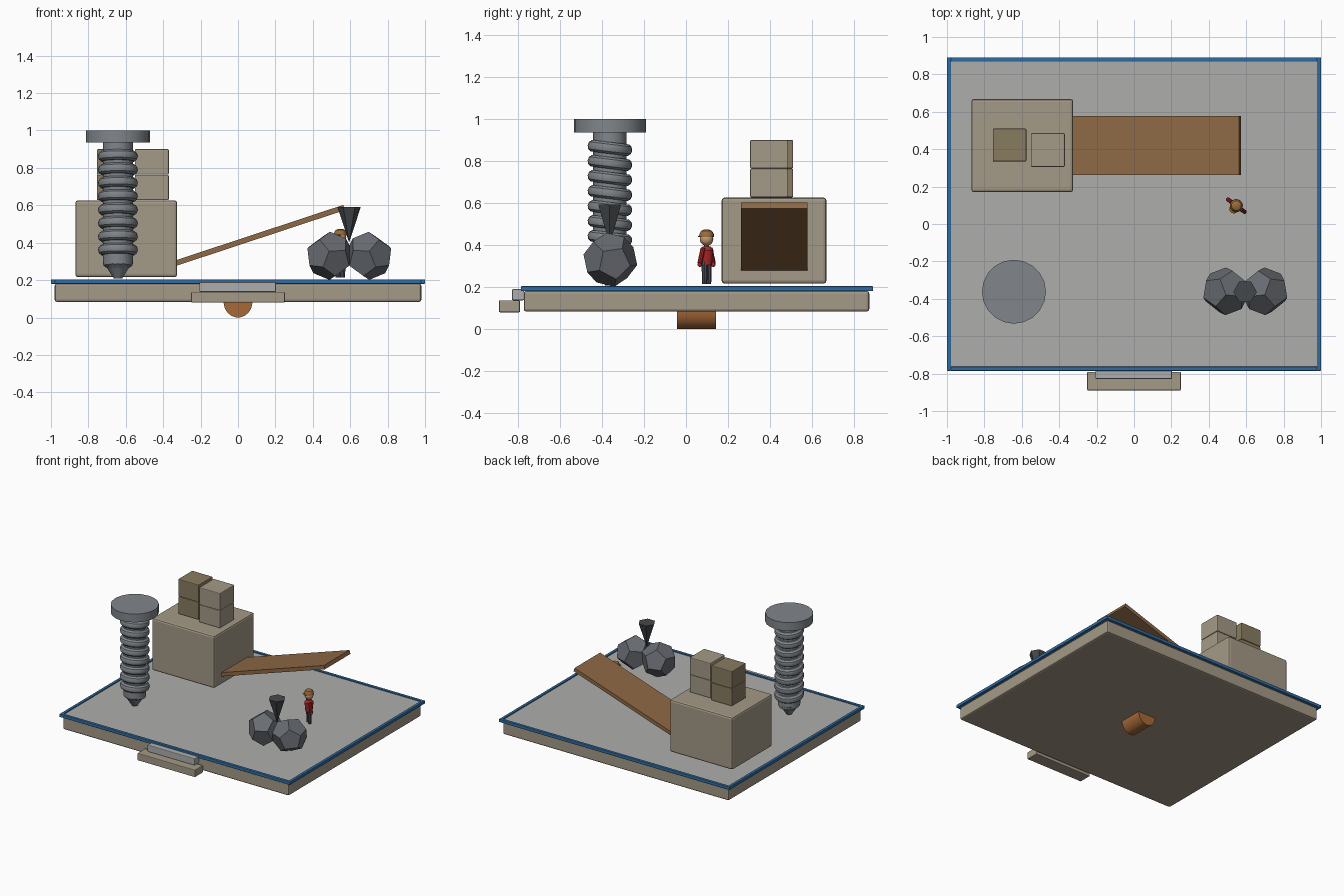
import bpy, bmesh
from math import radians, cos, sin, pi, atan2
from mathutils import Matrix, Vector, Euler

if "Cube" in bpy.data.objects:
    bpy.data.objects.remove(bpy.data.objects["Cube"])


def mat(name, r, g, b):
    m = bpy.data.materials.new(name)
    m.diffuse_color = (r, g, b, 1)
    m.use_nodes = True
    m.node_tree.nodes["Principled BSDF"].inputs["Base Color"].default_value = m.diffuse_color
    return m


STONE = mat("stone", 0.37, 0.32, 0.24)
DARK_STONE = mat("dark_stone", 0.25, 0.20, 0.12)
BLUE = mat("blue", 0.03, 0.15, 0.36)
FLOOR = mat("floor_grey", 0.42, 0.42, 0.41)
STEP = mat("step_grey", 0.42, 0.42, 0.43)
WOOD = mat("wood", 0.27, 0.14, 0.06)
COPPER = mat("copper", 0.38, 0.14, 0.04)
STEEL = mat("steel", 0.22, 0.24, 0.26)
ROCK = mat("rock", 0.14, 0.15, 0.17)
DARK = mat("dark", 0.06, 0.065, 0.07)
RED = mat("red", 0.42, 0.02, 0.02)
SKIN = mat("skin", 0.55, 0.32, 0.18)
CAP = mat("cap_brown", 0.32, 0.15, 0.04)
TROUSERS = mat("trousers", 0.07, 0.08, 0.11)


def make(name, bm, material, smooth=False):
    bmesh.ops.recalc_face_normals(bm, faces=bm.faces)
    me = bpy.data.meshes.new(name)
    bm.to_mesh(me)
    bm.free()
    ob = bpy.data.objects.new(name, me)
    bpy.context.collection.objects.link(ob)
    me.materials.append(material)
    if smooth:
        bpy.context.view_layer.objects.active = ob
        ob.select_set(True)
        bpy.ops.object.shade_smooth_by_angle(angle=radians(35))
        ob.select_set(False)
    return ob


def box(name, x, y, z, material, bevel=0.0):
    """Box given by its (low, high) bounds on each axis."""
    bm = bmesh.new()
    bmesh.ops.create_cube(bm, size=1)
    for v in bm.verts:
        v.co = [(lo + hi) / 2 + c * (hi - lo) for c, (lo, hi) in zip(v.co, (x, y, z))]
    ob = make(name, bm, material)
    if bevel:
        mod = ob.modifiers.new("bevel", 'BEVEL')
        mod.width, mod.segments = bevel, 2
    return ob


def lathe(name, profile, n, centre, material, rot=(0, 0, 0), smooth=True, closed=False):
    """Spin (radius, height) points round z."""
    bm = bmesh.new()
    rings = [[bm.verts.new((r * cos(2 * pi * i / n), r * sin(2 * pi * i / n), z))
              for i in range(n)] for r, z in profile]
    pairs = list(zip(rings, rings[1:]))
    if closed:
        pairs.append((rings[-1], rings[0]))
    else:
        bm.faces.new(rings[0])
        bm.faces.new(rings[-1])
    for a, b in pairs:
        for i in range(n):
            j = (i + 1) % n
            bm.faces.new((a[i], a[j], b[j], b[i]))
    bm.transform(Matrix.Translation(centre) @ Euler(rot).to_matrix().to_4x4())
    return make(name, bm, material, smooth)


def ball(name, centre, radius, scale, material):
    bm = bmesh.new()
    bmesh.ops.create_uvsphere(bm, u_segments=16, v_segments=10, radius=radius)
    bm.transform(Matrix.Translation(centre) @ Matrix.Diagonal((*scale, 1)))
    return make(name, bm, material, True)


# Base slab, floor and raised rim
box("base_slab", (-0.98, 0.98), (-0.772, 0.872), (0.083, 0.182), STONE, 0.012)
box("floor", (-0.98, 0.98), (-0.765, 0.87), (0.18, 0.196), FLOOR)
for s, side in ((-1, "left"), (1, "right")):
    box("rim_" + side, tuple(sorted((s * 0.978, s))), (-0.785, 0.89), (0.18, 0.204), BLUE, 0.003)
box("rim_front", (-0.98, 0.98), (-0.785, -0.763), (0.18, 0.204), BLUE, 0.003)
box("rim_back", (-0.98, 0.98), (0.868, 0.89), (0.18, 0.204), BLUE, 0.003)

# Front steps
box("lower_step", (-0.25, 0.25), (-0.89, -0.79), (0.08, 0.137), STONE, 0.005)
box("upper_step", (-0.207, 0.203), (-0.828, -0.77), (0.137, 0.19), STEP, 0.005)

# Half-round rocker under the slab
bm = bmesh.new()
arc = [bm.verts.new((0.077 * cos(pi + pi * i / 16), -0.042, 0.085 + 0.085 * sin(pi + pi * i / 16)))
       for i in range(17)]
face = bm.faces.new(arc)
ext = bmesh.ops.extrude_face_region(bm, geom=[face])
bmesh.ops.translate(bm, vec=(0, 0.185, 0),
                    verts=[g for g in ext["geom"] if isinstance(g, bmesh.types.BMVert)])
make("rocker", bm, COPPER, True)

# Large block with two stacks of small blocks
box("large_block", (-0.87, -0.325), (0.17, 0.668), (0.216, 0.626), STONE, 0.014)
for i in range(2):
    z = (0.627 + 0.137 * i, 0.763 + 0.137 * i)
    box("dark_block_%d" % i, (-0.755, -0.576), (0.334, 0.51), z, DARK_STONE, 0.006)
    box("pale_block_%d" % i, (-0.552, -0.37), (0.305, 0.486), z, STONE, 0.006)

# Sloping plank
a, b = Vector((-0.335, 0, 0.29)), Vector((0.567, 0, 0.588))
half = (b - a).length / 2
plank = box("plank", (-half, half), (-0.158, 0.158), (-0.0145, 0.0145), WOOD)
plank.location = (a + b) / 2 + Vector((0, 0.42, 0))
plank.rotation_euler.y = -atan2(b.z - a.z, b.x - a.x)

# Giant screw: head, shaft with point, tilted thread rings
SX, SY = -0.642, -0.362
lathe("screw_head", [(0.171, 0.935), (0.171, 1.0)], 20, (SX, SY, 0), STEEL)
lathe("screw_shaft", [(0.055, 0.262), (0.08, 0.29), (0.08, 0.94)], 16, (SX, SY, 0), STEEL)
lathe("screw_tip", [(0.022, 0.208), (0.06, 0.268)], 12, (SX, SY, 0), STEEL)
for i in range(9):
    k = 0.75 if i == 8 else 1
    ring = [(k * (0.08 + 0.027 * cos(2 * pi * j / 10)), k * 0.029 * sin(2 * pi * j / 10))
            for j in range(10)]
    lathe("thread_%d" % i, ring, 24, (SX, SY, 0.862 - 0.0715 * i), STEEL,
          rot=(radians(-7), 0, 0), closed=True)


# Twin faceted rocks, mirrored about the spike
def rock(name, side):
    bm = bmesh.new()
    bmesh.ops.create_icosphere(bm, subdivisions=1, radius=1)
    pts = [f.calc_center_median().normalized() for f in bm.faces]
    bm.free()
    bm = bmesh.new()
    for p in pts:
        bm.verts.new(p * 0.13)
    bmesh.ops.convex_hull(bm, input=bm.verts)
    bmesh.ops.dissolve_limit(bm, angle_limit=radians(3), verts=bm.verts, edges=bm.edges)
    bm.transform(Matrix.Translation((0.595, -0.36, 0.33)) @ Matrix.Diagonal((side, 1, 1, 1))
                 @ Matrix.Translation((0.105, 0, 0))
                 @ Euler((radians(10), radians(35), radians(15))).to_matrix().to_4x4())
    make(name, bm, ROCK)


rock("rock_left", -1)
rock("rock_right", 1)
lathe("spike", [(0.001, 0.405), (0.063, 0.592)], 6, (0.594, -0.363, 0), DARK, smooth=False)

# Small worker: legs, torso, swinging arms, head and cap, turned towards the corner
PX, PY = 0.547, 0.098
across = Vector((0.8, -0.6, 0))
ahead = Vector((-0.6, -0.8, 0))
for s, side in ((-1, "left"), (1, "right")):
    leg = Vector((PX, PY, 0)) + across * 0.016 * s
    lathe("leg_" + side, [(0.013, 0.214), (0.015, 0.32)], 10, leg, TROUSERS)
    arm = Vector((PX, PY, 0.348)) + across * 0.042 * s
    lathe("arm_" + side, [(0.011, -0.038), (0.012, 0.038)], 10, arm, RED,
          rot=(radians(-12 * s), radians(-18 * s), 0))
    ball("hand_" + side, arm + across * 0.011 * s - Vector((0, 0, 0.041)), 0.011, (1, 1, 1), RED)
lathe("torso", [(0.026, 0.305), (0.033, 0.375), (0.02, 0.393)], 14, (PX, PY, 0), RED)
lathe("neck", [(0.012, 0.385), (0.012, 0.41)], 10, (PX, PY, 0), SKIN)
ball("head", (PX, PY, 0.428), 0.032, (1, 1, 1), SKIN)
lathe("cap", [(0.035, 0.438), (0.034, 0.452), (0.026, 0.467), (0.012, 0.474)], 16,
      (PX, PY, 0), CAP)
ball("cap_brim", Vector((PX, PY, 0.441)) + ahead * 0.022, 0.024, (1, 1, 0.2), CAP)
